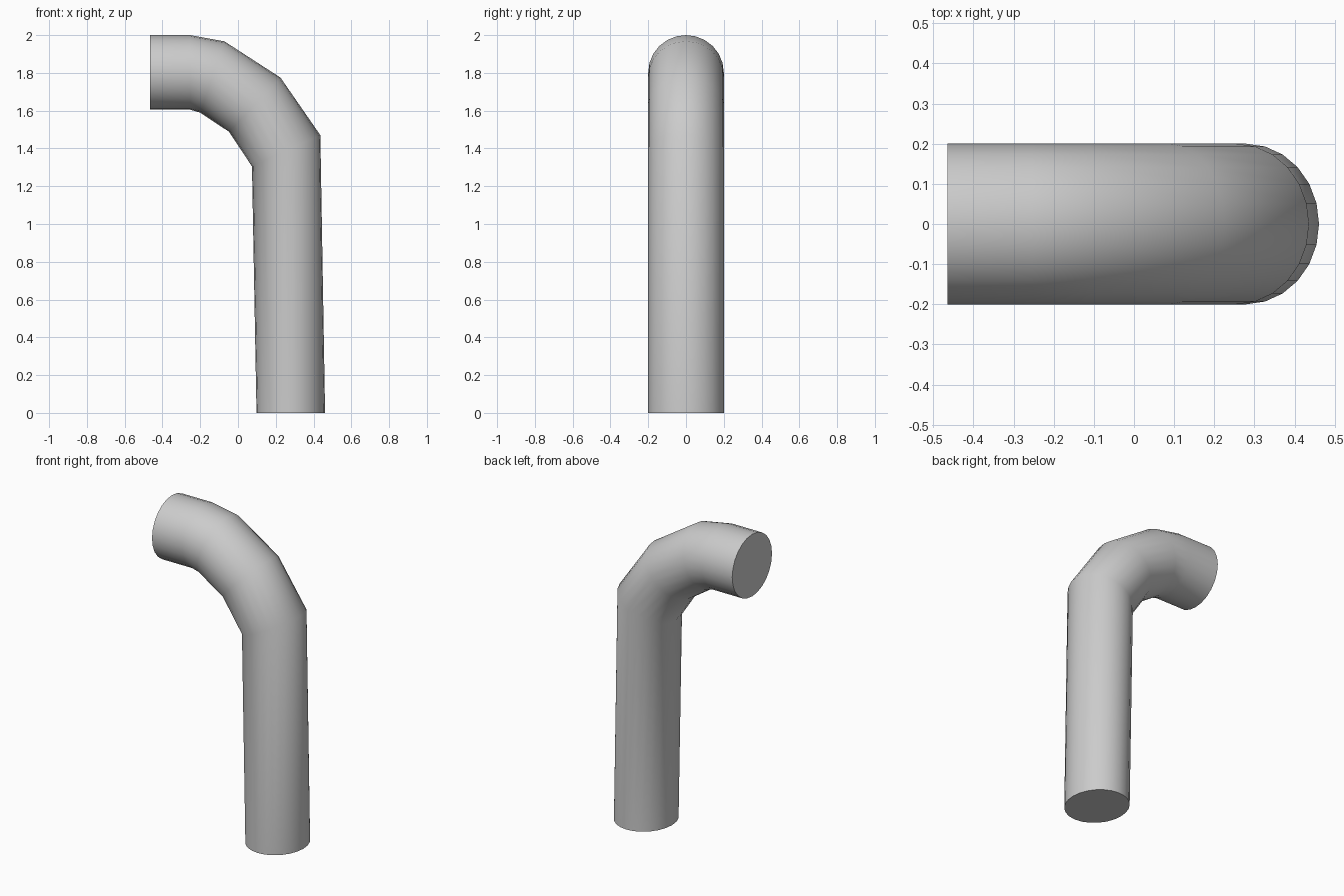
import bpy, bmesh, math
from mathutils import Vector

if "Cube" in bpy.data.objects:
    bpy.data.objects.remove(bpy.data.objects["Cube"])

SIDES = 24
HALF_WIDTH = 0.2

# Outer and inner (x, z) points of each cross-section, from foot to spout
SECTIONS = [
    ((0.461, 0.0), (0.098, 0.0)),
    ((0.436, 1.47), (0.074, 1.305)),
    ((0.225, 1.775), (-0.047, 1.488)),
    ((-0.072, 1.967), (-0.199, 1.589)),
    ((-0.253, 2.0), (-0.252, 1.605)),
    ((-0.465, 2.0), (-0.465, 1.605)),
]


def add_ring(bm, outer, inner):
    a, b = Vector((outer[0], 0, outer[1])), Vector((inner[0], 0, inner[1]))
    mid, radius = (a + b) / 2, (a - b) / 2
    ring = []
    for i in range(SIDES):
        t = math.tau * i / SIDES
        ring.append(bm.verts.new(
            mid + radius * math.cos(t) + Vector((0, HALF_WIDTH * math.sin(t), 0))))
    return ring


# Bent pipe: rings bridged by quads and capped at both ends
bm = bmesh.new()
rings = [add_ring(bm, o, i) for o, i in SECTIONS]
for r0, r1 in zip(rings, rings[1:]):
    for i in range(SIDES):
        j = (i + 1) % SIDES
        bm.faces.new((r0[i], r0[j], r1[j], r1[i]))
bm.faces.new(rings[0])
bm.faces.new(rings[-1])
bmesh.ops.recalc_face_normals(bm, faces=bm.faces)

mesh = bpy.data.meshes.new("bent_pipe")
bm.to_mesh(mesh)
bm.free()
pipe = bpy.data.objects.new("bent_pipe", mesh)
bpy.context.collection.objects.link(pipe)

# Smooth wall, sharp end rims
bpy.context.view_layer.objects.active = pipe
pipe.select_set(True)
bpy.ops.object.shade_smooth_by_angle(angle=math.radians(50))
